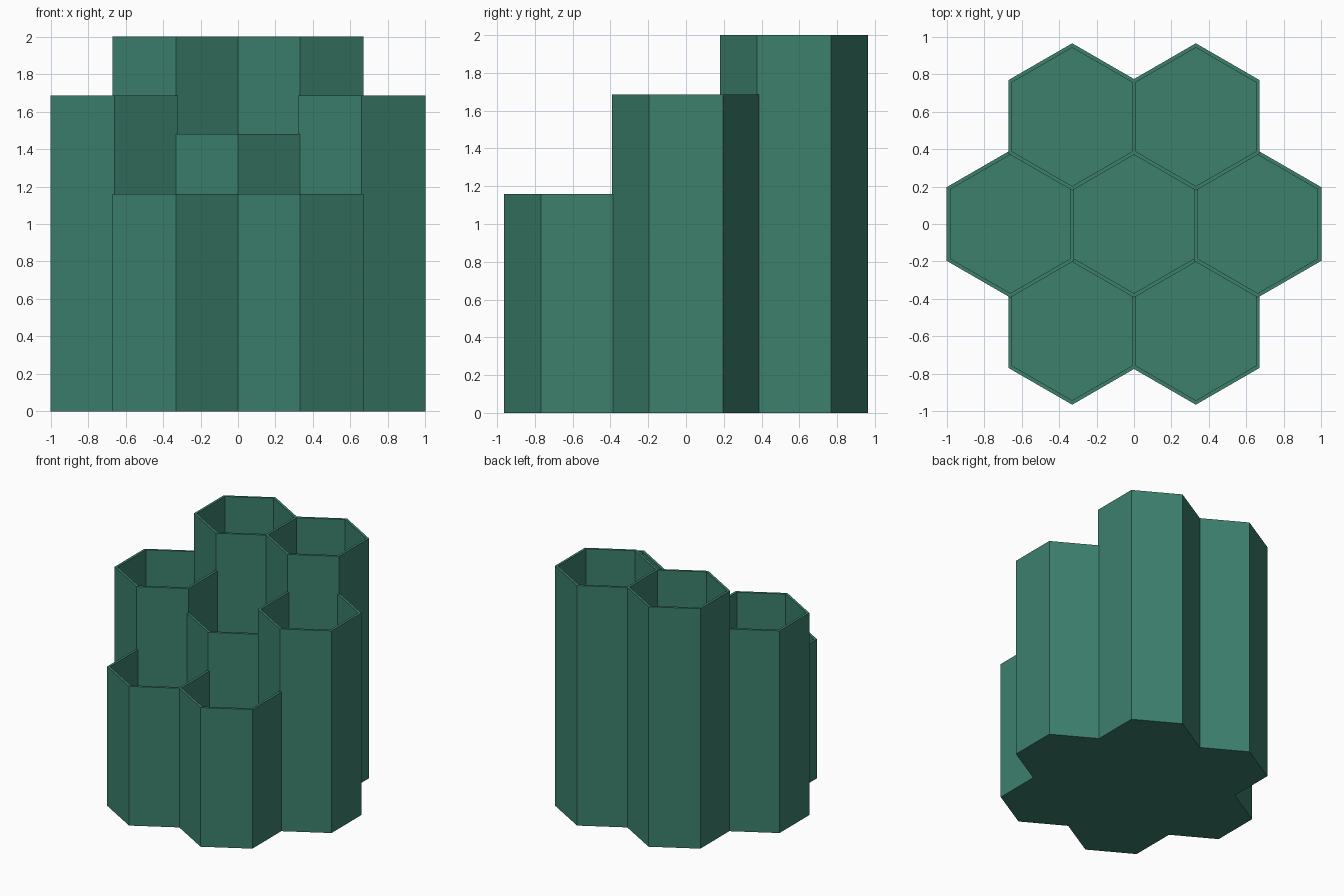
import bpy, bmesh, math

if "Cube" in bpy.data.objects:
    bpy.data.objects.remove(bpy.data.objects["Cube"])

PITCH = 0.66      # distance between neighbouring tube centres
WALL = 0.02       # shared wall thickness
FLOOR = 0.02      # floor thickness
OUTER = (PITCH + WALL) / 2 / math.cos(math.pi / 6)
INNER = (PITCH - WALL) / 2 / math.cos(math.pi / 6)
ROW = PITCH * math.sqrt(3) / 2

green = bpy.data.materials.new("deep_green")
green.diffuse_color = (0.045, 0.215, 0.152, 1)
green.use_nodes = True
green.node_tree.nodes["Principled BSDF"].inputs["Base Color"].default_value = green.diffuse_color


def hex_tube(name, x, y, height):
    """Open six-sided cup with a floor, points facing front and back."""
    bm = bmesh.new()
    profile = [(OUTER, 0), (OUTER, height), (INNER, height), (INNER, FLOOR)]
    rings = []
    for radius, z in profile:
        angles = [math.radians(30 + 60 * i) for i in range(6)]
        rings.append([bm.verts.new((radius * math.cos(a), radius * math.sin(a), z))
                      for a in angles])
    for low, high in zip(rings, rings[1:]):
        for i in range(6):
            j = (i + 1) % 6
            bm.faces.new((low[i], low[j], high[j], high[i]))
    bm.faces.new(rings[0][::-1])   # underside
    bm.faces.new(rings[-1])        # inside floor
    bmesh.ops.recalc_face_normals(bm, faces=bm.faces[:])
    mesh = bpy.data.meshes.new(name)
    bm.to_mesh(mesh)
    bm.free()
    mesh.materials.append(green)
    obj = bpy.data.objects.new(name, mesh)
    obj.location = (x, y, 0)
    bpy.context.collection.objects.link(obj)


# Honeycomb of tubes stepping up from front to back
hex_tube("centre_tube", 0, 0, 1.48)
for side, s in (("left", -1), ("right", 1)):
    hex_tube(f"front_{side}_tube", s * PITCH / 2, -ROW, 1.16)
    hex_tube(f"middle_{side}_tube", s * PITCH, 0, 1.685)
    hex_tube(f"back_{side}_tube", s * PITCH / 2, ROW, 2.0)
